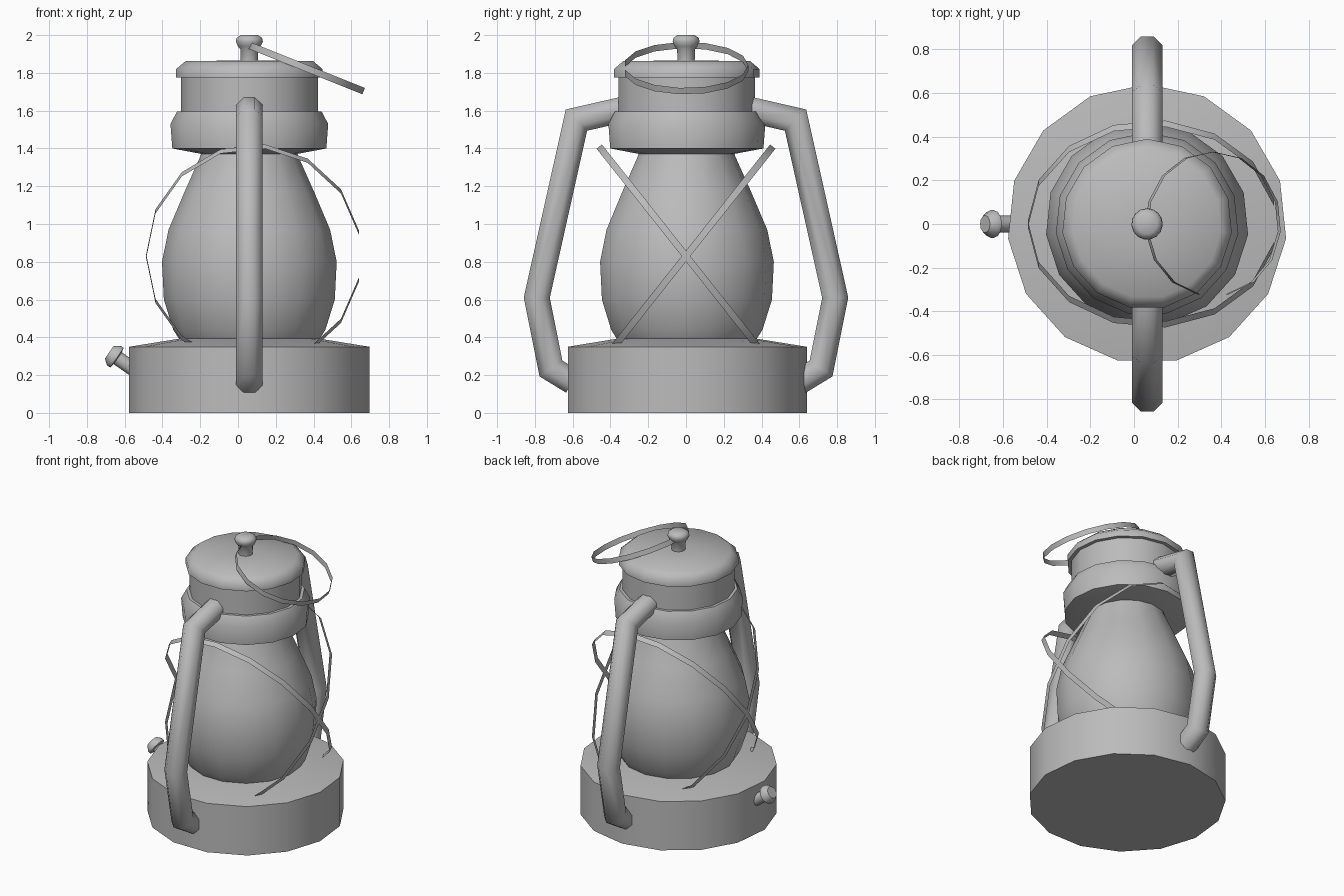
import bpy, bmesh, math
from mathutils import Vector

if "Cube" in bpy.data.objects:
    bpy.data.objects.remove(bpy.data.objects["Cube"])

SIDES = 15
CX = 0.06  # lantern axis

metal = bpy.data.materials.new("grey_metal")
metal.diffuse_color = (0.5, 0.5, 0.5, 1)
metal.use_nodes = True
metal.node_tree.nodes["Principled BSDF"].inputs["Base Color"].default_value = metal.diffuse_color


def finish(name, bm, angle=50, solid=True):
    if solid:
        bmesh.ops.recalc_face_normals(bm, faces=bm.faces[:])
    me = bpy.data.meshes.new(name)
    bm.to_mesh(me)
    bm.free()
    ob = bpy.data.objects.new(name, me)
    bpy.context.collection.objects.link(ob)
    me.materials.append(metal)
    bpy.ops.object.select_all(action='DESELECT')
    ob.select_set(True)
    bpy.context.view_layer.objects.active = ob
    bpy.ops.object.shade_smooth_by_angle(angle=math.radians(angle))
    return ob


def skin(bm, rings, cap=True):
    n = len(rings[0])
    for a, b in zip(rings, rings[1:]):
        for i in range(n):
            j = (i + 1) % n
            bm.faces.new((a[i], a[j], b[j], b[i]))
    if cap:
        bm.faces.new(rings[0][::-1])
        bm.faces.new(rings[-1])


def lathe(name, profile, origin=(CX, 0, 0), axis=(0, 0, 1), sides=SIDES, angle=50):
    """Spin (radius, height) points about an axis, one corner facing +y."""
    axis = Vector(axis).normalized()
    v = Vector((0, 1, 0))
    u = v.cross(axis)
    bm = bmesh.new()
    rings = []
    for r, h in profile:
        ring = []
        for i in range(sides):
            t = math.pi / 2 + i * math.tau / sides
            p = Vector(origin) + axis * h + r * (u * math.cos(t) + v * math.sin(t))
            ring.append(bm.verts.new(p))
        rings.append(ring)
    skin(bm, rings)
    return finish(name, bm, angle)


def band(name, center, u, v, start, width):
    """Thin closed hoop spanned by half axes u and v, flat strip of given width."""
    center, u, v = Vector(center), Vector(u), Vector(v)
    n = u.cross(v).normalized() * width / 2
    bm = bmesh.new()
    rings = [[], []]
    for i in range(SIDES):
        t = start + i * math.tau / SIDES
        p = center + u * math.cos(t) + v * math.sin(t)
        rings[0].append(bm.verts.new(p - n))
        rings[1].append(bm.verts.new(p + n))
    skin(bm, rings, cap=False)
    return finish(name, bm, solid=False)


def side_tube(name, side):
    """Eight-sided tube swept along a bent path in the y-z plane."""
    path = [Vector(p) for p in
            ((0.34, 1.605), (0.58, 1.55), (0.79, 0.61), (0.715, 0.235), (0.60, 0.165))]
    bm = bmesh.new()
    rings = []
    for i, p in enumerate(path):
        d0 = (p - path[max(i - 1, 0)]).normalized()
        d1 = (path[min(i + 1, len(path) - 1)] - p).normalized()
        t = (d0 + d1).normalized()
        ref = d1 if d1.length else d0
        miter = 1 / max(t.dot(ref), 0.5)
        n = Vector((-t.y, t.x))
        ring = []
        for k in range(8):
            a = (k + 0.5) * math.tau / 8
            q = p + n * math.sin(a) * 0.073 * miter
            ring.append(bm.verts.new((CX + 0.076 * math.cos(a), side * q.x, q.y)))
        rings.append(ring)
    skin(bm, rings)
    return finish(name, bm)


# Fuel tank and glass globe
lathe("tank", [(0.64, 0), (0.64, 0.35), (0.36, 0.395)])
lathe("globe", [(0.37, 0.385), (0.405, 0.44), (0.455, 0.60), (0.465, 0.80), (0.43, 0.97),
                (0.345, 1.17), (0.26, 1.36), (0.25, 1.40)])

# Chimney collar, lid and top knob
lathe("collar", [(0.25, 1.37), (0.41, 1.40), (0.42, 1.53), (0.385, 1.595),
                 (0.365, 1.595), (0.365, 1.78)])
lathe("lid", [(0.365, 1.775), (0.39, 1.775), (0.39, 1.82), (0.34, 1.862), (0.05, 1.866)])
lathe("top_knob", [(0.046, 1.86), (0.048, 1.925), (0.06, 1.94), (0.072, 1.965),
                   (0.068, 1.985), (0.045, 2.0)])

# Filler spout with cap on the left of the tank
lathe("filler_spout", [(0.038, -0.13), (0.038, -0.01), (0.063, -0.005), (0.063, 0.015),
                       (0.04, 0.045)],
      origin=(-0.645, 0, 0.295), axis=(-0.82, 0, 0.57), sides=12)

# Side tubes, front and back
for label, s in (("front", -1), ("back", 1)):
    side_tube(label + "_side_tube", s)

# Crossed guard hoops, their low ends buried in the tank
for label, s in (("front", -1), ("back", 1)):
    band(label + "_guard_hoop", (0.084, 0, 0.83), (0.57, 0, 0),
         (0, s * 0.462, 0.583), math.pi, 0.036)

# Tilted carrying ring
band("carrying_ring", (0.362, 0, 1.825), (0.305, 0, -0.122), (0, 0.33, 0), math.pi / 2, 0.036)
